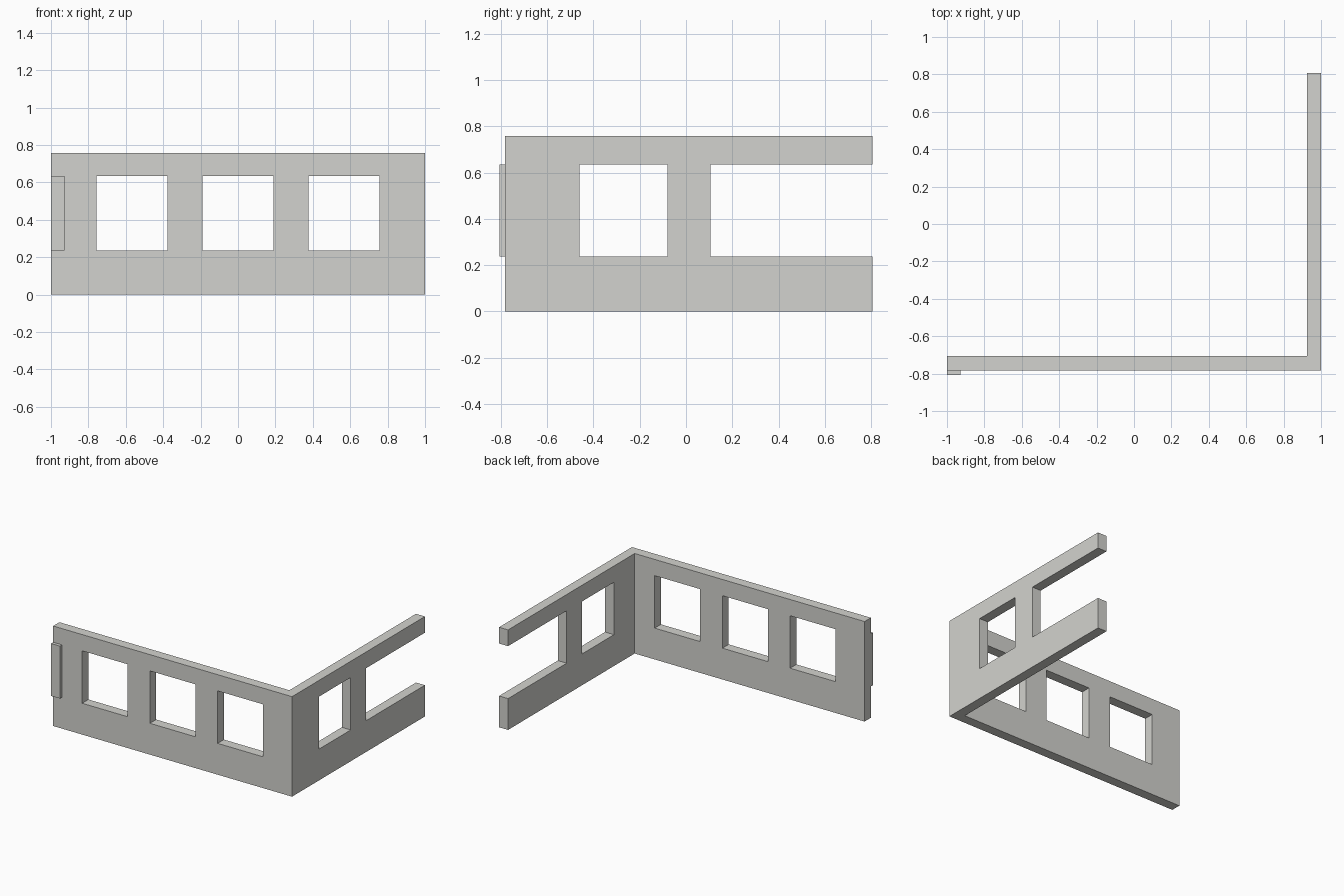
import bpy
import bmesh
from mathutils import Matrix, Vector

if "Cube" in bpy.data.objects:
    bpy.data.objects.remove(bpy.data.objects["Cube"], do_unlink=True)

grey = bpy.data.materials.new("light_grey")
grey.use_nodes = True
grey.diffuse_color = (0.65, 0.65, 0.62, 1)
grey.node_tree.nodes["Principled BSDF"].inputs["Base Color"].default_value = grey.diffuse_color


def add_box(bm, low, high):
    low, high = Vector(low), Vector(high)
    scale = Matrix.Diagonal((*(high - low), 1))
    bmesh.ops.create_cube(bm, size=1, matrix=Matrix.Translation((low + high) / 2) @ scale)


def make_object(name, bm):
    mesh = bpy.data.meshes.new(name)
    bmesh.ops.recalc_face_normals(bm, faces=bm.faces)
    bm.to_mesh(mesh)
    bm.free()
    mesh.materials.append(grey)
    obj = bpy.data.objects.new(name, mesh)
    bpy.context.collection.objects.link(obj)
    return obj


FRONT, BACK, TOP = -0.782, 0.807, 0.757
THICK = 0.075
SILL, HEAD = 0.237, 0.634

# Corner walls: an L-shaped plan raised to full height
bm = bmesh.new()
plan = [(-1, FRONT), (1, FRONT), (1, BACK), (1 - THICK, BACK),
        (1 - THICK, FRONT + THICK), (-1, FRONT + THICK)]
base = bm.faces.new([bm.verts.new((x, y, 0)) for x, y in plan])
raised = bmesh.ops.extrude_face_region(bm, geom=[base], use_keep_orig=True)
bmesh.ops.translate(bm, vec=(0, 0, TOP),
                    verts=[v for v in raised["geom"] if isinstance(v, bmesh.types.BMVert)])
walls = make_object("corner_walls", bm)

# Window cutters: three in front, one at the side, one open at the side's end
bm = bmesh.new()
for x in (-0.567, 0, 0.567):
    add_box(bm, (x - 0.19, FRONT - 0.1, SILL), (x + 0.19, FRONT + 0.2, HEAD))
for start, end in ((-0.46, -0.08), (0.105, 1)):
    add_box(bm, (0.8, start, SILL), (1.1, end, HEAD))
cutter = make_object("window_cutter", bm)
cutter.hide_render = True

cut = walls.modifiers.new("windows", "BOOLEAN")
cut.operation = "DIFFERENCE"
cut.solver = "EXACT"
cut.object = cutter
bpy.context.view_layer.objects.active = walls
bpy.ops.object.modifier_apply(modifier=cut.name)
bpy.data.objects.remove(cutter, do_unlink=True)

# Raised strip at the right end of the front
bm = bmesh.new()
add_box(bm, (-1, -BACK, SILL), (-0.927, FRONT, HEAD))
make_object("front_strip", bm)
